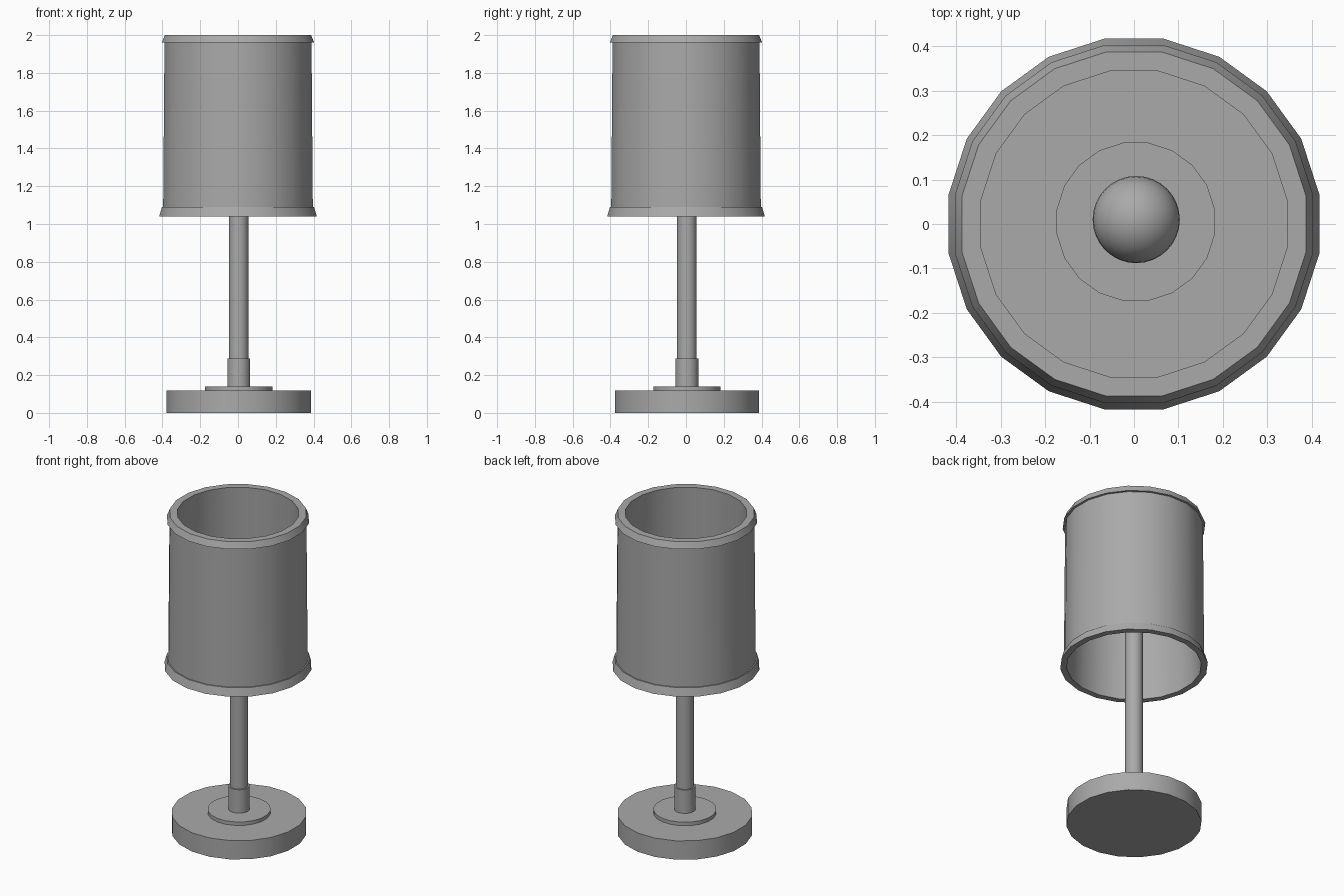
import bpy
import math
from mathutils import Matrix

cube = bpy.data.objects.get("Cube")
if cube:
    bpy.data.objects.remove(cube, do_unlink=True)

SIDES = 20
STEM_CENTRE = (0.004, 0.005)

grey = bpy.data.materials.new("plain_grey")
grey.use_nodes = True
colour = (0.4, 0.4, 0.4, 1)
grey.diffuse_color = colour
grey.node_tree.nodes["Principled BSDF"].inputs["Base Color"].default_value = colour


def finish(obj, name):
    obj.name = obj.data.name = name
    obj.data.materials.append(grey)
    bpy.ops.object.shade_smooth_by_angle(angle=math.radians(30))


def cylinder(name, radius, bottom, top):
    bpy.ops.mesh.primitive_cylinder_add(
        vertices=SIDES, radius=radius, depth=top - bottom,
        location=(*STEM_CENTRE, (bottom + top) / 2))
    obj = bpy.context.object
    obj.data.transform(Matrix.Rotation(math.pi / SIDES, 4, "Z"))
    finish(obj, name)


def ring(name, profile):
    """Sweep a closed (radius, height) profile around the vertical axis."""
    count = len(profile)
    verts, faces = [], []
    for i in range(SIDES):
        a = math.tau * (i + 0.5) / SIDES
        verts += [(r * math.cos(a), r * math.sin(a), z) for r, z in profile]
        for j in range(count):
            k, n = (j + 1) % count, (i + 1) % SIDES
            faces.append((i * count + j, n * count + j, n * count + k, i * count + k))
    mesh = bpy.data.meshes.new(name)
    mesh.from_pydata(verts, [], faces)
    obj = bpy.data.objects.new(name, mesh)
    bpy.context.collection.objects.link(obj)
    bpy.ops.object.select_all(action="DESELECT")
    obj.select_set(True)
    bpy.context.view_layer.objects.active = obj
    finish(obj, name)


# Foot and stem
cylinder("base", 0.386, 0, 0.118)
cylinder("base_disc", 0.18, 0.118, 0.14)
cylinder("stem_collar", 0.061, 0.14, 0.287)
cylinder("stem", 0.052, 0.287, 1.46)

# Bulb hidden inside the shade
bpy.ops.mesh.primitive_uv_sphere_add(segments=32, ring_count=16, radius=0.098,
                                     location=(0.005, 0.01, 1.52))
finish(bpy.context.object, "bulb")

# Slightly tapered shade with a sloping trim at both ends, profile counter-clockwise
ring("shade", [
    (0.385, 1.04), (0.422, 1.04), (0.408, 1.09), (0.401, 1.09),
    (0.394, 1.96), (0.408, 1.96), (0.392, 2.0), (0.348, 2.0)])
